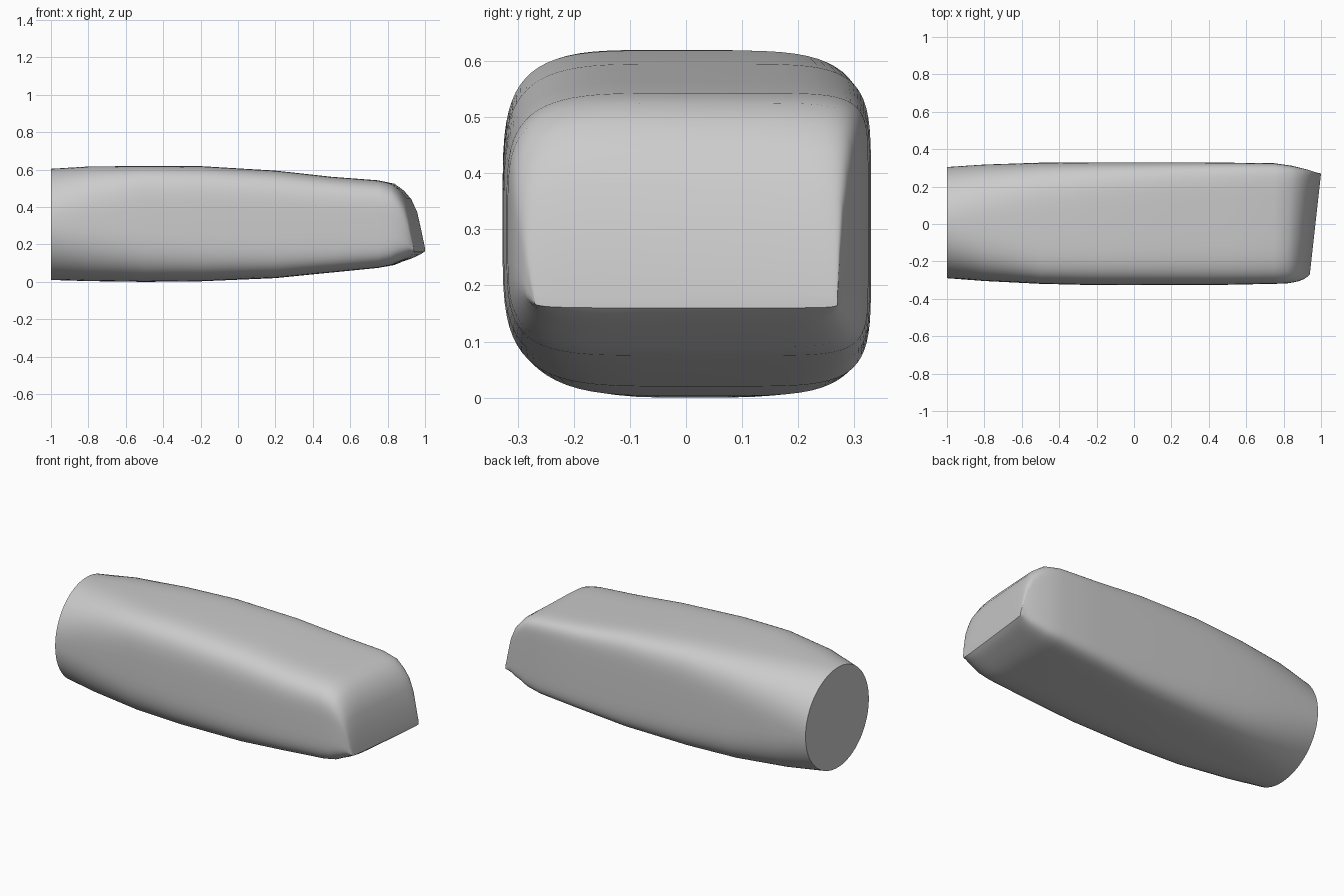
import bpy, bmesh, math

cube = bpy.data.objects.get("Cube")
if cube:
    bpy.data.objects.remove(cube, do_unlink=True)

# One flat colour
grey = bpy.data.materials.new("light grey")
grey.use_nodes = True
colour = (0.6, 0.6, 0.6, 1)
grey.diffuse_color = colour
for node in grey.node_tree.nodes:
    if node.type == "BSDF_PRINCIPLED":
        node.inputs["Base Color"].default_value = colour

# Stations along the body: x, bottom, top, front, back
STATIONS = [
    (-1, .01, .605, .29, .305),
    (-.8, .004, .617, .305, .318),
    (-.5, 0, .62, .32, .328),
    (-.2, .003, .619, .327, .33),
    (.2, .02, .595, .327, .33),
    (.5, .05, .562, .325, .328),
    (.75, .075, .543, .32, .325),
    (.84, .09, .525, .318, .312),
    (.89, .11, .49, .312, .3),
    (.93, .122, .445, .305, .29),
    (.96, .136, .38, .295, .28),
    (.98, .145, .29, .285, .274),
    (1, .16, .185, .27, .27),
]
SIDES = 72

# Corner squareness by quadrant: back top, front top, front bottom, back bottom
ROUND = (2, 2, 2, 2)
MIDDLE = (3.6, 4.6, 3.2, 4)
NOSE = (8, 4.2, 5, 8)


def squareness(x, quadrant):
    if x < -.5:
        t = (x + 1) / .5
        return ROUND[quadrant] + (MIDDLE[quadrant] - ROUND[quadrant]) * t
    t = min(1, (x + .5) / 1.3)
    return MIDDLE[quadrant] + (NOSE[quadrant] - MIDDLE[quadrant]) * t


def section(x, bottom, top, front, back):
    """Superellipse ring whose four corners differ; the nose leans with y."""
    mid, half = (top + bottom) / 2, (top - bottom) / 2
    lean = max(0, (x - .75) / .25) * .06
    points = []
    for i in range(SIDES):
        a = math.tau * (i + .5) / SIDES
        power = 2 / squareness(x, i * 4 // SIDES)
        c, s = math.cos(a), math.sin(a)
        y = math.copysign(abs(c) ** power, c) * (back if c > 0 else front)
        z = mid + math.copysign(abs(s) ** power, s) * half
        points.append((x - lean * (.27 - y) / .54, y, z))
    return points


# Lofted body with flat rear cap and blunt nose
bm = bmesh.new()
rings = [[bm.verts.new(p) for p in section(*st)] for st in STATIONS]
for r0, r1 in zip(rings, rings[1:]):
    for i in range(SIDES):
        j = (i + 1) % SIDES
        bm.faces.new((r0[i], r0[j], r1[j], r1[i]))
bm.faces.new(rings[0])
bm.faces.new(rings[-1])
bmesh.ops.recalc_face_normals(bm, faces=bm.faces)
mesh = bpy.data.meshes.new("body")
bm.to_mesh(mesh)
bm.free()
mesh.materials.append(grey)
body = bpy.data.objects.new("body", mesh)
bpy.context.collection.objects.link(body)

# Smooth shading with crisp cap and nose edges
bpy.ops.object.select_all(action="DESELECT")
body.select_set(True)
bpy.context.view_layer.objects.active = body
bpy.ops.object.shade_smooth_by_angle(angle=math.radians(40))
